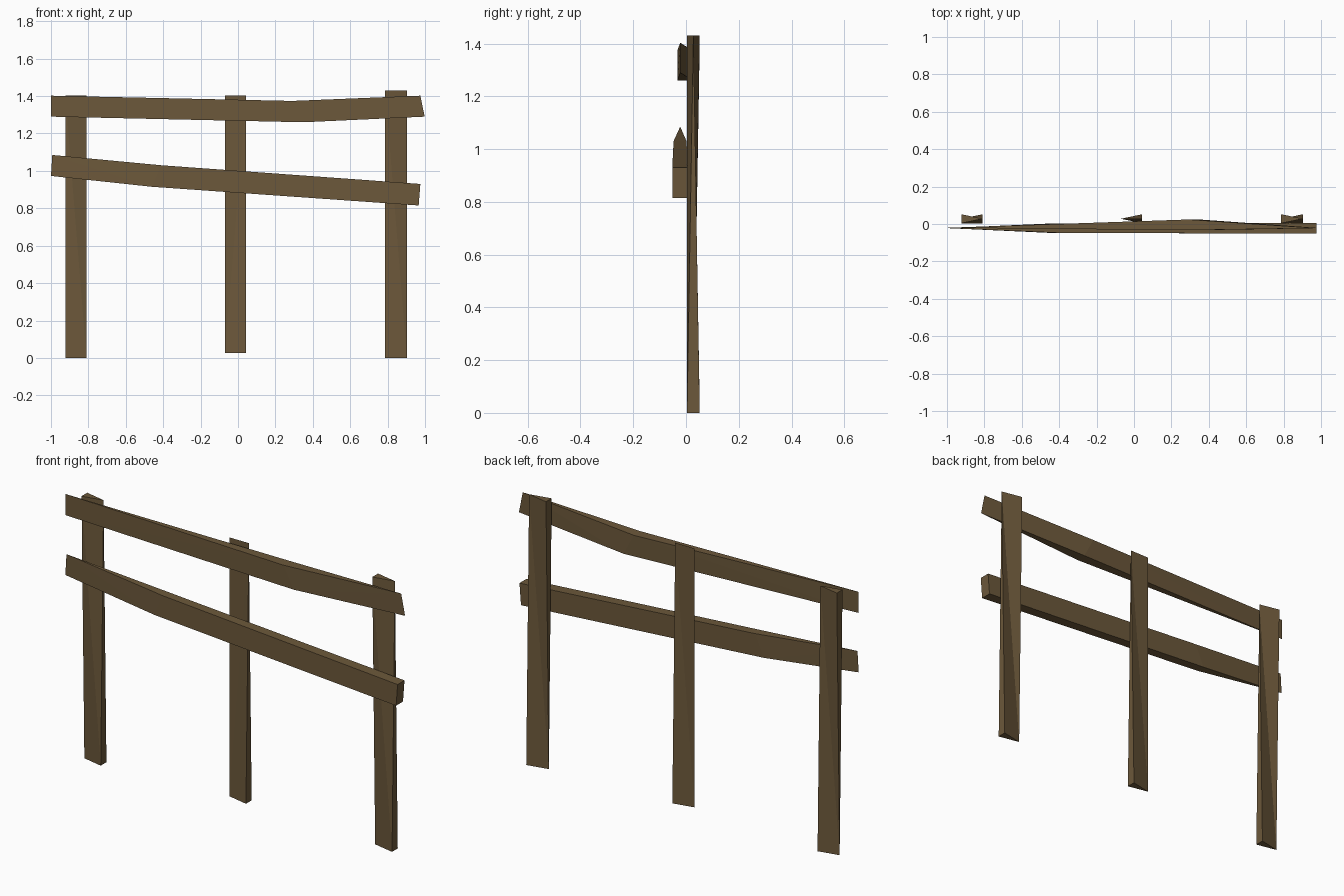
import bpy, bmesh

if "Cube" in bpy.data.objects:
    bpy.data.objects.remove(bpy.data.objects["Cube"])

wood = bpy.data.materials.new("weathered_brown_wood")
wood.diffuse_color = (0.15, 0.098, 0.043, 1)
wood.use_nodes = True
wood.node_tree.nodes["Principled BSDF"].inputs["Base Color"].default_value = wood.diffuse_color


def loft(name, sections):
    """Skin four-point sections; coincident points merge into sharp wedges."""
    bm = bmesh.new()
    rings = [[bm.verts.new(p) for p in s] for s in sections]
    for a, b in zip(rings, rings[1:]):
        for i in range(4):
            j = (i + 1) % 4
            bm.faces.new((a[i], a[j], b[j], b[i]))
    bm.faces.new(rings[0][::-1])
    bm.faces.new(rings[-1])
    bmesh.ops.remove_doubles(bm, verts=bm.verts, dist=0.0005)
    bmesh.ops.triangulate(bm, faces=bm.faces)
    bmesh.ops.recalc_face_normals(bm, faces=bm.faces)
    mesh = bpy.data.meshes.new(name)
    bm.to_mesh(mesh)
    bm.free()
    mesh.materials.append(wood)
    obj = bpy.data.objects.new(name, mesh)
    bpy.context.collection.objects.link(obj)


def post(name, x0, x1, z0, z1, bottom, top):
    """bottom / top = half thickness at the (left, right) edge."""
    yc = 0.028
    loft(name, [[(x0, yc - h[0], z), (x1, yc - h[1], z),
                 (x1, yc + h[1], z), (x0, yc + h[0], z)]
                for z, h in ((z0, bottom), (z1, top))])


def rail(name, stations):
    """Each station: bottom (x, z), top (x, z), front y, back y."""
    loft(name, [[(bx, f, bz), (bx, b, bz), (tx, b, tz), (tx, f, tz)]
                for (bx, bz), (tx, tz), f, b in stations])


# Split posts: each end is a wedge, wide on one edge and thin on the other
W = 0.024
post("left_post", -0.923, -0.81, 0, 1.402, (0, W), (W, 0))
post("middle_post", -0.07, 0.044, 0.026, 1.402, (0, W), (0, 0))
post("right_post", 0.787, 0.903, 0, 1.43, (0, W), (W, 0))

# Bent rails that thin out to sharp ends
rail("upper_rail", [((-1, 1.29), (-1, 1.402), -0.02, -0.02),
                    ((0.35, 1.26), (0.29, 1.374), -0.033, 0.024),
                    ((0.998, 1.29), (0.975, 1.402), -0.022, -0.022)])
rail("lower_rail", [((-1, 0.973), (-0.993, 1.085), -0.022, -0.022),
                    ((-0.46, 0.915), (-0.41, 1.03), -0.047, 0.002),
                    ((0.966, 0.815), (0.975, 0.93), -0.052, 0.006)])
